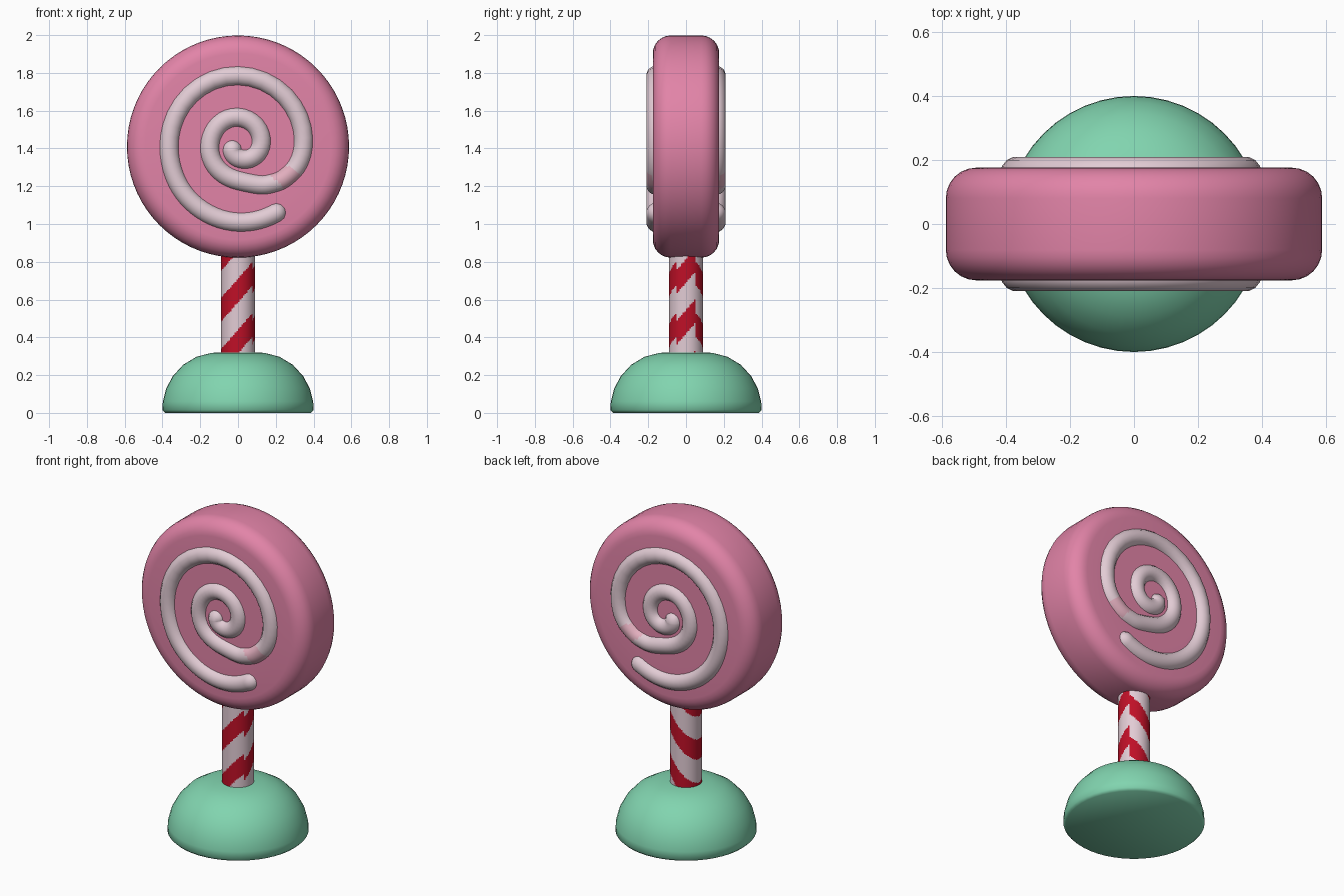
import bpy, bmesh, math
from mathutils import Vector, Matrix, geometry

old = bpy.data.objects.get("Cube")
if old:
    bpy.data.objects.remove(old)


def material(name, rgb):
    m = bpy.data.materials.new(name)
    m.use_nodes = True
    m.diffuse_color = (*rgb, 1)
    m.node_tree.nodes["Principled BSDF"].inputs["Base Color"].default_value = (*rgb, 1)
    return m


pink = material("candy pink", (0.76, 0.23, 0.39))
white = material("sugar white", (0.76, 0.60, 0.66))
blush = material("blush pink", (0.77, 0.43, 0.52))
red = material("stripe red", (0.52, 0.005, 0.02))
green = material("mint green", (0.22, 0.66, 0.43))


def finish(name, bm, mats, rule=None, angle=50):
    """Turn a bmesh into a smooth object, colouring faces by a rule."""
    bmesh.ops.remove_doubles(bm, verts=bm.verts, dist=1e-5)
    bmesh.ops.recalc_face_normals(bm, faces=bm.faces)
    if rule:
        for f in bm.faces:
            f.material_index = rule(f.calc_center_median())
    me = bpy.data.meshes.new(name)
    bm.to_mesh(me)
    bm.free()
    for m in mats:
        me.materials.append(m)
    ob = bpy.data.objects.new(name, me)
    bpy.context.collection.objects.link(ob)
    bpy.ops.object.select_all(action="DESELECT")
    ob.select_set(True)
    bpy.context.view_layer.objects.active = ob
    bpy.ops.object.shade_smooth_by_angle(angle=math.radians(angle))
    return ob


def lathe(profile, steps):
    """Spin an (r, z) profile about the z axis."""
    bm = bmesh.new()
    vs = [bm.verts.new((r, 0, z)) for r, z in profile]
    es = [bm.edges.new(pair) for pair in zip(vs, vs[1:])]
    bmesh.ops.spin(bm, geom=vs + es, axis=(0, 0, 1), cent=(0, 0, 0),
                   steps=steps, angle=math.tau)
    return bm


def sweep(path, normal, radius, sides=14):
    """Round tube with domed ends along a path lying across the normal."""
    tangents = [(path[min(i + 1, len(path) - 1)] - path[max(i - 1, 0)]).normalized()
                for i in range(len(path))]
    stations = list(zip(path, tangents, [radius] * len(path)))
    dome = [math.radians(a) for a in (25, 50, 72, 88)]
    head = [(path[0] - tangents[0] * radius * math.sin(a), tangents[0],
             radius * math.cos(a)) for a in reversed(dome)]
    tail = [(path[-1] + tangents[-1] * radius * math.sin(a), tangents[-1],
             radius * math.cos(a)) for a in dome]
    bm = bmesh.new()
    rings = []
    for p, t, r in head + stations + tail:
        side = t.cross(normal)
        rings.append([bm.verts.new(p + r * (math.cos(a) * side + math.sin(a) * normal))
                      for a in (math.tau * k / sides for k in range(sides))])
    for a, b in zip(rings, rings[1:]):
        for k in range(sides):
            j = (k + 1) % sides
            bm.faces.new((a[k], a[j], b[j], b[k]))
    bm.faces.new(rings[0])
    bm.faces.new(rings[-1])
    return bm


# Domed base
dome = [(0, 0), (0.385, 0), (0.4, 0.015), (0.398, 0.06), (0.38, 0.13), (0.345, 0.195),
        (0.29, 0.255), (0.22, 0.297), (0.14, 0.318), (0, 0.323)]
finish("base", lathe(dome, 48), [green])

# Striped stick: bands climb across the front and back, and run on round the left side
STICK_R, Z0, Z1, ROWS = 0.091, 0.3, 0.86, 80


def stripe(c):
    on_side = c.x > 0 and abs(c.y) < 0.55 * STICK_R
    across = c.y + STICK_R if on_side else c.x
    return 1 if (c.z - 1.15 * across - 0.585) % 0.27 < 0.125 else 0


wall = [(STICK_R, Z0 + (Z1 - Z0) * i / ROWS) for i in range(ROWS + 1)]
finish("stick", lathe([(0, Z0)] + wall + [(0, Z1)], 64), [white, red], stripe)

# Thick candy disc with rounded rims, standing upright
DISC_R, HALF, ROUND, CENTRE = 0.588, 0.176, 0.095, 1.41
rim = [(DISC_R - ROUND + ROUND * math.cos(a), (HALF - ROUND) + ROUND * math.sin(a))
       for a in (math.radians(d) for d in range(0, 91, 15))]
half = rim + [(0.3, HALF), (0, HALF)]
disc = lathe([(r, -z) for r, z in reversed(half)] + half, 72)
bmesh.ops.transform(disc, verts=disc.verts,
                    matrix=Matrix.Translation((0, 0, CENTRE)) @ Matrix.Rotation(math.pi / 2, 4, "X"))
finish("candy_disc", disc, [pink])

# Swirl: (clockwise degrees, radius) from the outer end to the middle
keys = [Vector(k) for k in ((60, 0.405), (90, 0.4), (135, 0.38), (180, 0.365), (270, 0.375),
                            (360, 0.345), (393, 0.30), (412, 0.255), (450, 0.18),
                            (540, 0.15), (630, 0.155), (720, 0.12), (800, 0.065), (870, 0.035))]
ends = [keys[0]] + keys + [keys[-1]]
polar = []
for a, b, c, d in zip(ends, ends[1:], ends[2:], ends[3:]):
    polar += geometry.interpolate_bezier(b, b + (c - a) / 6, c - (d - b) / 6, c, 10)[:-1]
polar.append(keys[-1])


def blushed(c):
    turn = math.degrees(math.atan2(CENTRE - c.z, c.x))
    reach = math.hypot(c.x, c.z - CENTRE)
    return 1 if 22 < turn < 42 and 0.2 < reach < 0.36 else 0


for name, side in (("front_swirl", -1), ("back_swirl", 1)):
    path = [Vector((r * math.cos(math.radians(t)), side * 0.158,
                    CENTRE - r * math.sin(math.radians(t)))) for t, r in polar]
    finish(name, sweep(path, Vector((0, 1, 0)), 0.053), [white, blush], blushed)
